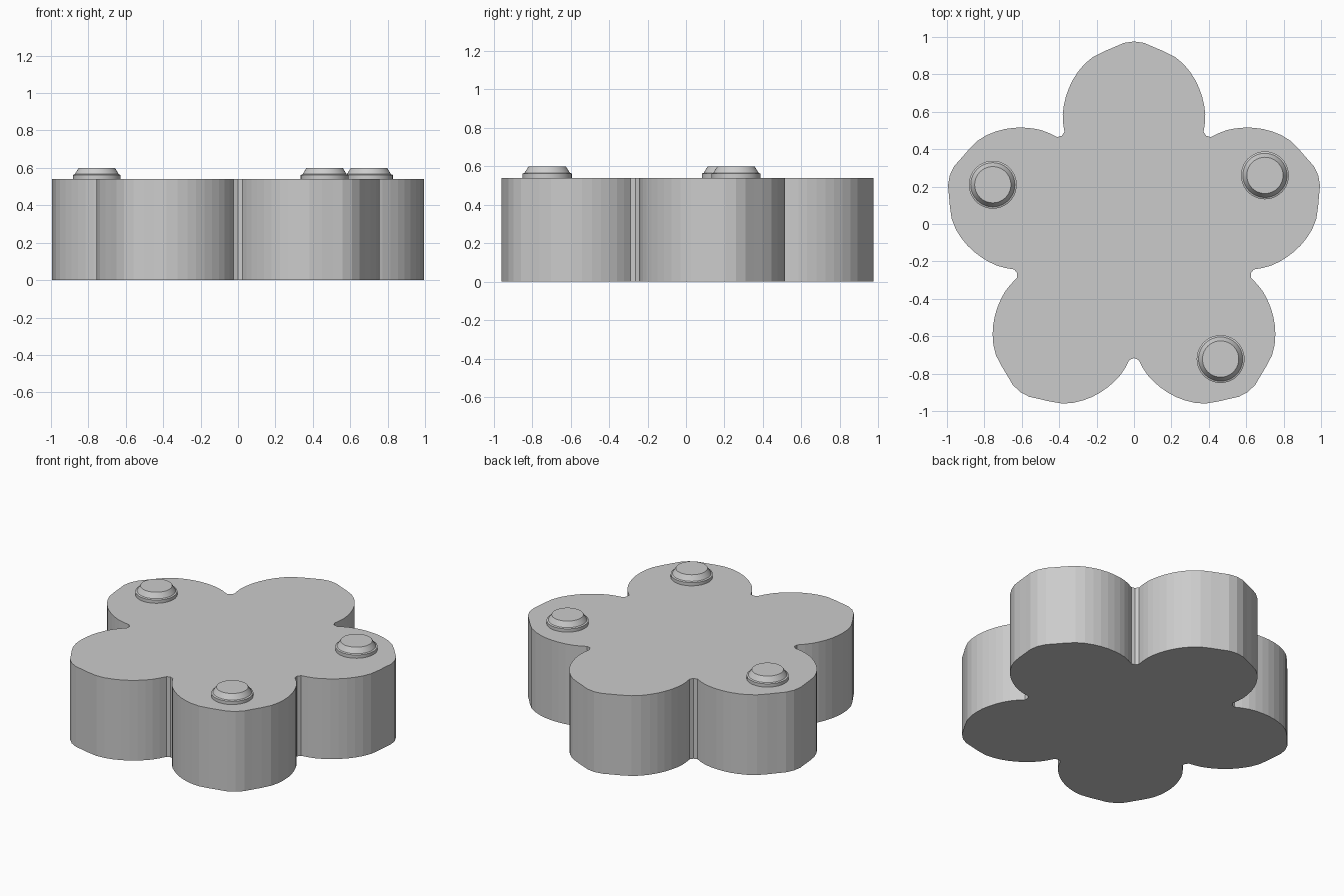
import bpy, bmesh, math

if "Cube" in bpy.data.objects:
    bpy.data.objects.remove(bpy.data.objects["Cube"])

grey = bpy.data.materials.new("light_grey")
grey.diffuse_color = (0.6, 0.6, 0.6, 1)
grey.use_nodes = True
grey.node_tree.nodes["Principled BSDF"].inputs["Base Color"].default_value = grey.diffuse_color

CENTRE_Y = -0.06
BODY_TOP = 0.54


def finish(bm, name):
    bmesh.ops.recalc_face_normals(bm, faces=bm.faces)
    mesh = bpy.data.meshes.new(name)
    bm.to_mesh(mesh)
    bm.free()
    mesh.materials.append(grey)
    ob = bpy.data.objects.new(name, mesh)
    bpy.context.collection.objects.link(ob)
    return ob


# Flower body: half a petal (across, outward), mirrored and repeated five times
half = [(0.372, 0.553), (0.379, 0.60), (0.381, 0.645), (0.376, 0.69),
        (0.365, 0.738), (0.349, 0.785), (0.327, 0.831), (0.30, 0.873),
        (0.265, 0.915), (0.22, 0.953), (0.16, 0.983), (0.105, 1.006),
        (0.055, 1.028)]
petal = half + [(0, 1.036)] + [(-v, u) for v, u in reversed(half)]
a = math.radians(54)
notch = (0.657 * math.cos(a), 0.657 * math.sin(a))
bm = bmesh.new()
outline = []
for i in range(5):
    t = math.radians(72 * i)
    c, s = math.cos(t), math.sin(t)
    for x, y in [notch] + petal:
        outline.append(bm.verts.new((x * c - y * s, x * s + y * c + CENTRE_Y, 0)))
base = bm.faces.new(outline)
top = bmesh.ops.extrude_face_region(bm, geom=[base], use_keep_orig=True)
for v in top["geom"]:
    if isinstance(v, bmesh.types.BMVert):
        v.co.z = BODY_TOP
finish(bm, "flower_body")


# Studs: flanged base with a tapered flat-topped cap
def stud(name, cx, cy, n=40):
    profile = [(0.128, BODY_TOP - 0.005), (0.128, 0.562), (0.118, 0.566), (0.097, 0.60)]
    bm = bmesh.new()
    rings = []
    for r, z in profile:
        rings.append([bm.verts.new((cx + r * math.cos(2 * math.pi * k / n),
                                    cy + r * math.sin(2 * math.pi * k / n), z))
                      for k in range(n)])
    for lo, hi in zip(rings, rings[1:]):
        for k in range(n):
            j = (k + 1) % n
            bm.faces.new((lo[k], lo[j], hi[j], hi[k]))
    bm.faces.new(rings[-1])
    bm.faces.new(rings[0][::-1])
    ob = finish(bm, name)
    bpy.ops.object.select_all(action='DESELECT')
    ob.select_set(True)
    bpy.context.view_layer.objects.active = ob
    bpy.ops.object.shade_smooth_by_angle(angle=math.radians(25))


stud("left_stud", -0.755, 0.21)
stud("right_stud", 0.70, 0.26)
stud("front_stud", 0.463, -0.722)
